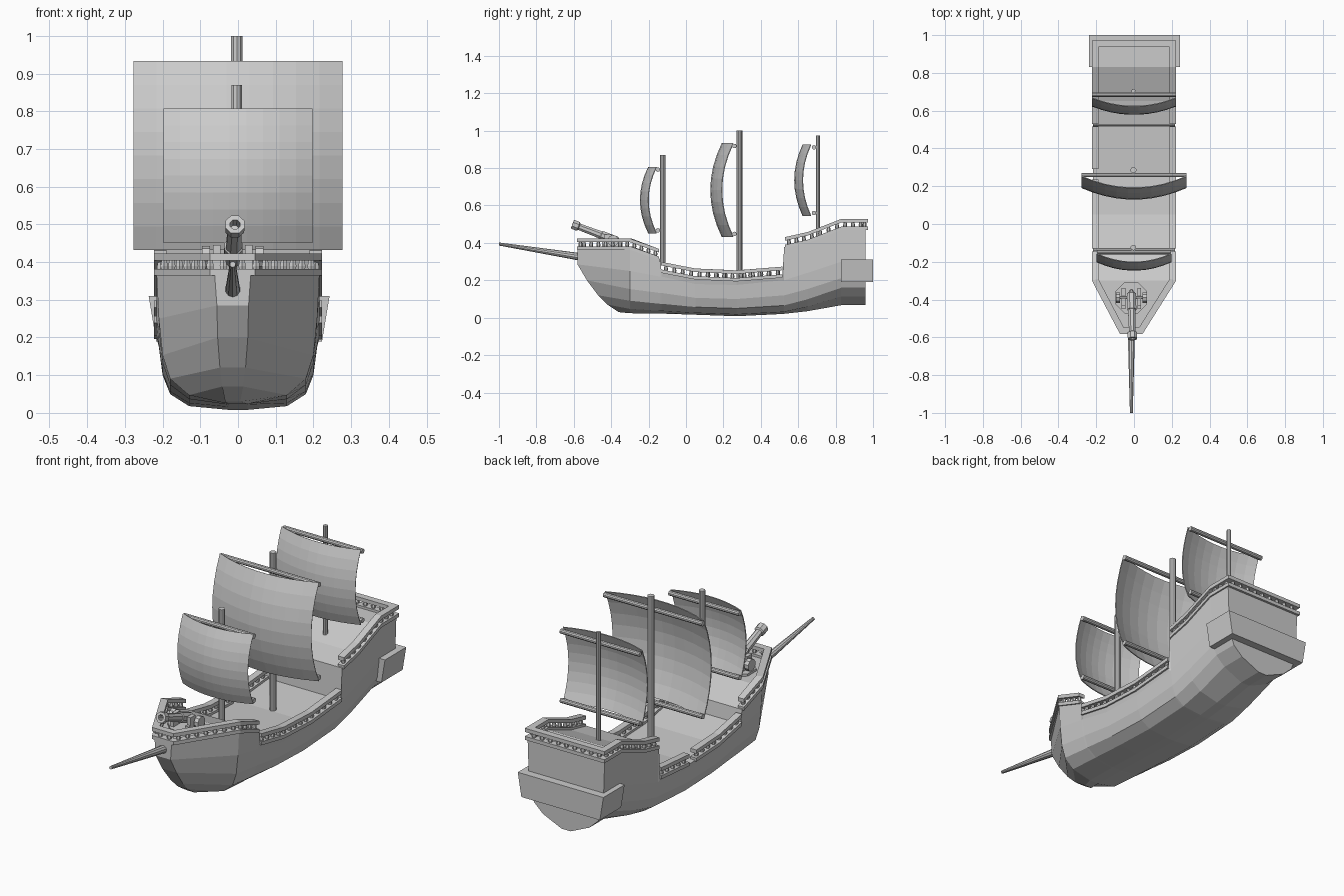
import bpy, bmesh, math
from mathutils import Vector

if "Cube" in bpy.data.objects:
    bpy.data.objects.remove(bpy.data.objects["Cube"], do_unlink=True)

grey = bpy.data.materials.new("plain grey")
grey.use_nodes = True
grey.diffuse_color = (0.6, 0.6, 0.6, 1)
grey.node_tree.nodes["Principled BSDF"].inputs["Base Color"].default_value = grey.diffuse_color


def finish(name, bm):
    bmesh.ops.recalc_face_normals(bm, faces=bm.faces)
    mesh = bpy.data.meshes.new(name)
    bm.to_mesh(mesh)
    bm.free()
    mesh.materials.append(grey)
    ob = bpy.data.objects.new(name, mesh)
    bpy.context.collection.objects.link(ob)
    return ob


def loft(bm, rings, caps=True):
    rows = [[bm.verts.new(p) for p in ring] for ring in rings]
    n = len(rows[0])
    for a, b in zip(rows, rows[1:]):
        for i in range(n):
            j = (i + 1) % n
            bm.faces.new((a[i], a[j], b[j], b[i]))
    # End caps are strips joining mirrored points of the ring
    for row in (rows[0], rows[-1]) if caps else ():
        for i in range(n // 2 - 1):
            bm.faces.new((row[i], row[i + 1], row[n - 2 - i], row[n - 1 - i]))


def lathe(bm, start, end, profile, sides):
    """Round body; profile gives (fraction along axis, radius)."""
    start, end = Vector(start), Vector(end)
    axis = end - start
    turn = axis.to_track_quat('Z', 'Y')
    rings = []
    for t, r in profile:
        rings.append([start + axis * t + turn @ Vector((r * math.cos(a), r * math.sin(a), 0))
                      for a in (math.tau * (i + 0.5) / sides for i in range(sides))])
    loft(bm, rings)


def rod(name, start, end, r1, r2=None, sides=10):
    bm = bmesh.new()
    lathe(bm, start, end, [(0, r1), (1, r2 or r1)], sides)
    return finish(name, bm)


def box(bm, lo, hi, flare=0):
    loft(bm, [[(lo[0] + s, lo[1], z), (lo[0] + s, hi[1], z), (hi[0] - s, hi[1], z), (hi[0] - s, lo[1], z)]
              for z, s in ((lo[2], flare), (hi[2], 0))])


def beam(bm, path, width, low, high):
    """Mitred rectangular beam following a path seen in plan."""
    rings = []
    for i, p in enumerate(path):
        before = (p - path[i - 1]).xy.normalized() if i else None
        after = (path[i + 1] - p).xy.normalized() if i < len(path) - 1 else None
        d1, d2 = before or after, after or before
        n1, n2 = Vector((-d1.y, d1.x)), Vector((-d2.y, d2.x))
        m = (n1 + n2).normalized()
        m = (m * width / 2 / max(0.4, m.dot(n1))).to_3d()
        up = Vector((0, 0, 1))
        rings.append([p - m + up * low, p + m + up * low, p + m + up * high, p - m + up * high])
    loft(bm, rings)


def railing(name, points):
    path = [Vector(p) for p in points]
    bm = bmesh.new()
    beam(bm, path, 0.034, -0.006, 0.012)
    beam(bm, path, 0.034, 0.034, 0.053)
    for a, b in zip(path, path[1:]):
        n = max(1, round((b - a).length / 0.045))
        for i in range(n):
            p = a.lerp(b, (i + 0.5) / n)
            lathe(bm, p, p + Vector((0, 0, 0.04)), [(0, 0.008), (0.5, 0.011), (1, 0.007)], 6)
    return finish(name, bm)


# Hull: stem ring followed by stations of (y, keel, chine, top, V shape)
BOW_X = -0.014
stem = [(-0.36, 0.03, 0.02), (-0.42, 0.07, 0.028), (-0.47, 0.12, 0.034),
        (-0.53, 0.2, 0.04), (-0.58, 0.285, 0.042), (-0.58, 0.37, 0.048)]
stations = [(-0.3, 0.024, 0.25, 0.37, 0.3), (-0.14, 0.022, 0.22, 0.315, 0.1),
            (-0.13, 0.022, 0.22, 0.245, 0.1), (0.05, 0.016, 0.18, 0.21, 0),
            (0.27, 0.008, 0.175, 0.2, 0), (0.515, 0.02, 0.2, 0.22, 0),
            (0.525, 0.021, 0.2, 0.378, 0), (0.65, 0.035, 0.24, 0.405, 0.4),
            (0.83, 0.067, 0.3, 0.475, 1), (0.96, 0.067, 0.3, 0.475, 1)]
widths = (0.025, 0.13, 0.18, 0.2, 0.21, 0.216)
round_bilge, vee_bilge = (0, 0.06, 0.25, 0.55, 1), (0, 0.2, 0.4, 0.62, 1)


def ring_of(half, cx=0):
    return ([(cx + w, y, z) for y, z, w in half] +
            [(cx - w, y, z) for y, z, w in reversed(half)])


rings = [ring_of(stem, BOW_X)]
for y, keel, chine, top, vee in stations:
    levels = [keel + (chine - keel) * (a + (b - a) * vee) for a, b in zip(round_bilge, vee_bilge)]
    rings.append(ring_of([(y, z, w) for z, w in zip(levels + [top], widths)]))
bm = bmesh.new()
loft(bm, rings)
finish("hull", bm)

# Stern gallery wrapping the transom
bm = bmesh.new()
box(bm, (-0.237, 0.83, 0.19), (0.243, 1.0, 0.31), 0.02)
finish("stern_gallery", bm)

# Railings
X = 0.206
railing("bow_railing", [(-X, -0.145, 0.315), (-X, -0.295, 0.37), (BOW_X - 0.05, -0.565, 0.37),
                        (BOW_X + 0.05, -0.565, 0.37), (X, -0.295, 0.37), (X, -0.145, 0.315)])
railing("stern_railing", [(-X, 0.53, 0.378), (-X, 0.65, 0.405), (-X, 0.83, 0.475), (-X, 0.955, 0.475),
                          (X, 0.955, 0.475), (X, 0.83, 0.475), (X, 0.65, 0.405), (X, 0.53, 0.378)])
railing("left_waist_railing", [(X, -0.13, 0.245), (X, 0.05, 0.21), (X, 0.27, 0.2), (X, 0.515, 0.22)])
railing("right_waist_railing_front", [(-X, -0.13, 0.245), (-X, 0.05, 0.21), (-X, 0.235, 0.202)])
railing("right_waist_railing_back", [(-X, 0.29, 0.202), (-X, 0.515, 0.22)])


# Masts with yards and billowing sails
def sail(name, half, y0, z0, z1, bulge, cols=9, rows=8):
    bm = bmesh.new()
    grid = []
    for r in range(rows + 1):
        v = 2 * r / rows - 1
        row = []
        for c in range(cols + 1):
            u = 2 * c / cols - 1
            y = y0 - bulge * (2 - u * u - v * v)
            row.append(bm.verts.new((half * u, y, z0 + (z1 - z0) * r / rows)))
        grid.append(row)
    for a, b in zip(grid, grid[1:]):
        for c in range(cols):
            bm.faces.new((a[c], a[c + 1], b[c + 1], b[c]))
    thick = finish(name, bm).modifiers.new("cloth", 'SOLIDIFY')
    thick.thickness = 0.004
    thick.offset = 0


rigs = [("fore", -0.125, 0.015, 0.28, 0.87, 0.197, -0.157, 0.452, 0.806, 0.044),
        ("main", 0.285, 0.016, 0.18, 1.0, 0.277, 0.253, 0.433, 0.932, 0.061),
        ("mizzen", 0.705, 0.011, 0.4, 0.975, 0.222, 0.668, 0.545, 0.925, 0.044)]
for label, y, r, foot, top, half, sail_y, z0, z1, bulge in rigs:
    rod(label + "_mast", (-0.003, y, foot), (-0.003, y, top), r)
    sail(label + "_sail", half, sail_y, z0, z1, bulge)
    for part, z in (("lower", z0 + 0.015), ("upper", z1 - 0.014)):
        rod(f"{label}_{part}_yard", (-half, y - r - 0.01, z), (half, y - r - 0.01, z), 0.012)

# Bowsprit
rod("bowsprit", (BOW_X, -0.5, 0.315), (BOW_X, -1.0, 0.394), 0.022, 0.008)

# Bow gun on its turntable
GY = -0.39
rod("gun_turntable", (BOW_X, GY, 0.365), (BOW_X, GY, 0.382), 0.09, sides=8)
bm = bmesh.new()
for side in (-1, 1):
    x = BOW_X + side * 0.042
    box(bm, (x - 0.01, GY - 0.06, 0.38), (x + 0.01, GY + 0.05, 0.405))
    box(bm, (x - 0.01, GY - 0.045, 0.4), (x + 0.01, GY - 0.005, 0.445))
    lathe(bm, (x + side * 0.018, GY, 0.412), (x + side * 0.04, GY, 0.412), [(0, 0.03), (1, 0.03)], 10)
lathe(bm, (BOW_X - 0.08, GY, 0.412), (BOW_X + 0.08, GY, 0.412), [(0, 0.009), (1, 0.009)], 8)
finish("gun_carriage", bm)
bm = bmesh.new()
lathe(bm, (BOW_X, -0.35, 0.402), (BOW_X + 0.006, -0.607, 0.5),
      [(0, 0.008), (0.04, 0.012), (0.08, 0.026), (0.4, 0.026), (0.41, 0.022), (0.86, 0.019),
       (0.88, 0.027), (1, 0.027), (1, 0.014), (0.85, 0.013)], 8)
finish("gun_barrel", bm)
